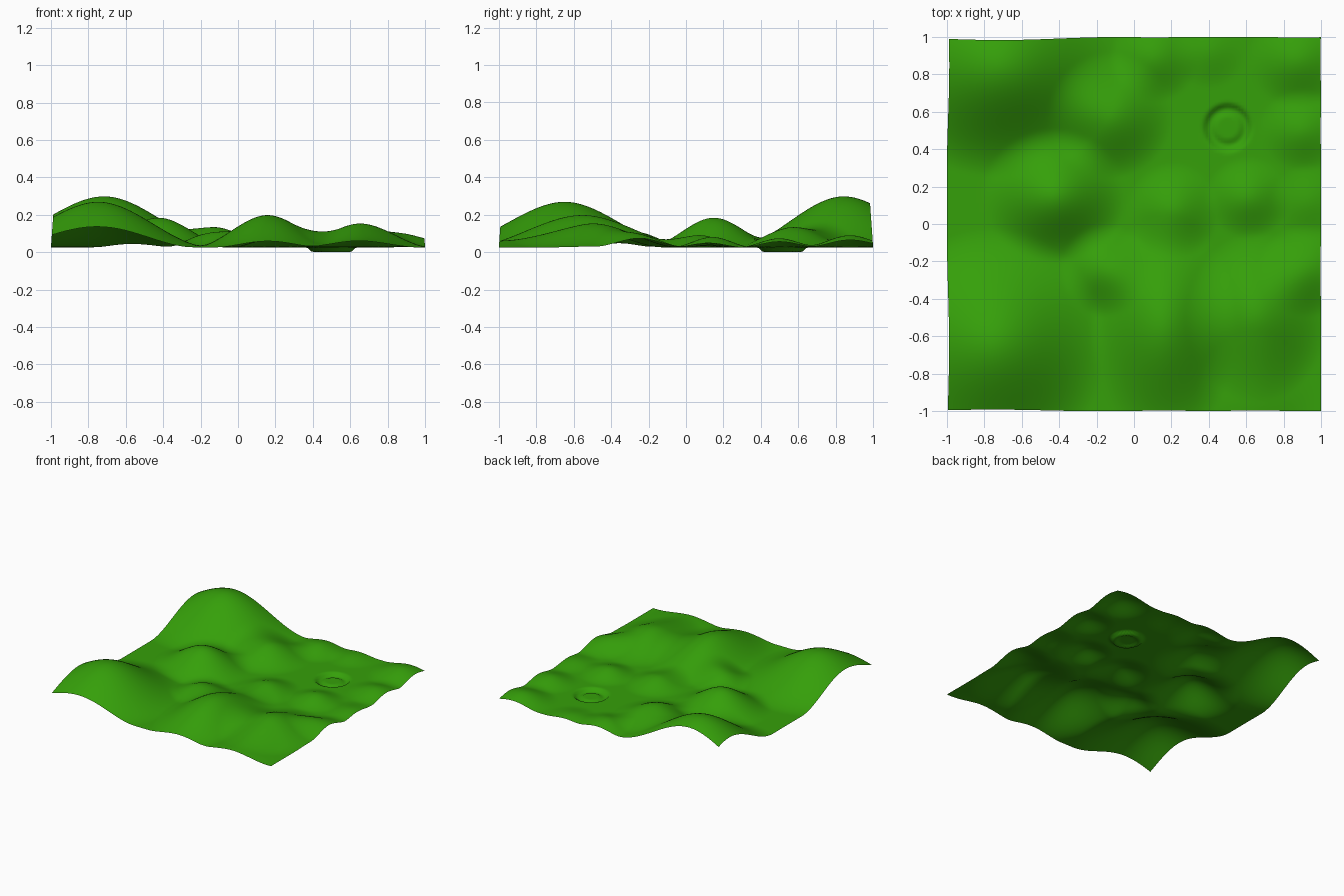
import bpy, math

N = 128          # grid cells per side
BASE = 0.029     # level of the valleys

# hills: centre x, centre y, height, radius x, radius y
HILLS = [
    (-0.73, 0.86, 0.272, 0.67, 0.61),
    (-0.76, -0.66, 0.243, 0.62, 0.64),
    (-0.43, 0.15, 0.158, 0.39, 0.36),
    (0.16, -0.56, 0.172, 0.40, 0.61),
    (0.66, -0.50, 0.127, 0.38, 0.46),
    (0.65, -0.93, 0.038, 0.32, 0.36),
    (-0.13, 0.58, 0.108, 0.34, 0.34),
    (-0.15, -0.25, 0.075, 0.25, 0.25),
    (0.92, -0.25, 0.062, 0.26, 0.25),
    (0.21, 0.07, 0.065, 0.25, 0.26),
    (0.61, 0.14, 0.055, 0.23, 0.22),
    (0.11, 0.89, 0.052, 0.24, 0.24),
    (0.88, 0.88, 0.064, 0.28, 0.26),
    (0.90, 0.50, 0.048, 0.24, 0.22),
    (0.40, 0.92, 0.025, 0.20, 0.20),
    (0.93, 0.12, 0.025, 0.20, 0.20),
]
PIT = (0.50, 0.515)


def smooth(t):
    t = max(0.0, min(1.0, t))
    return t * t * (3 - 2 * t)


def height(x, y):
    z = BASE
    for cx, cy, h, rx, ry in HILLS:
        z += h * smooth(1 - math.hypot((x - cx) / rx, (y - cy) / ry))
    # sunken round pit, slightly raised in the middle
    r = math.hypot(x - PIT[0], y - PIT[1])
    w = smooth((0.135 - r) / 0.035)
    floor = 0.003 + 0.012 * smooth((0.09 - r) / 0.03)
    return z * (1 - w) + floor * w


# rolling ground sheet
bpy.ops.mesh.primitive_grid_add(x_subdivisions=N, y_subdivisions=N, size=2)
ground = bpy.context.object
ground.name = "hilly_ground"
for v in ground.data.vertices:
    x, y = v.co.x, v.co.y
    z = height(x, y)
    pull = 1 - 0.07 * (z - BASE)      # high edges lean slightly inward
    v.co = (x * pull, y * pull, z)
low = min(v.co.z for v in ground.data.vertices)
for v in ground.data.vertices:
    v.co.z -= low
bpy.ops.object.shade_smooth()

# grass colour
grass = bpy.data.materials.new("grass")
grass.diffuse_color = (0.036, 0.35, 0.003, 1)
ground.data.materials.append(grass)
